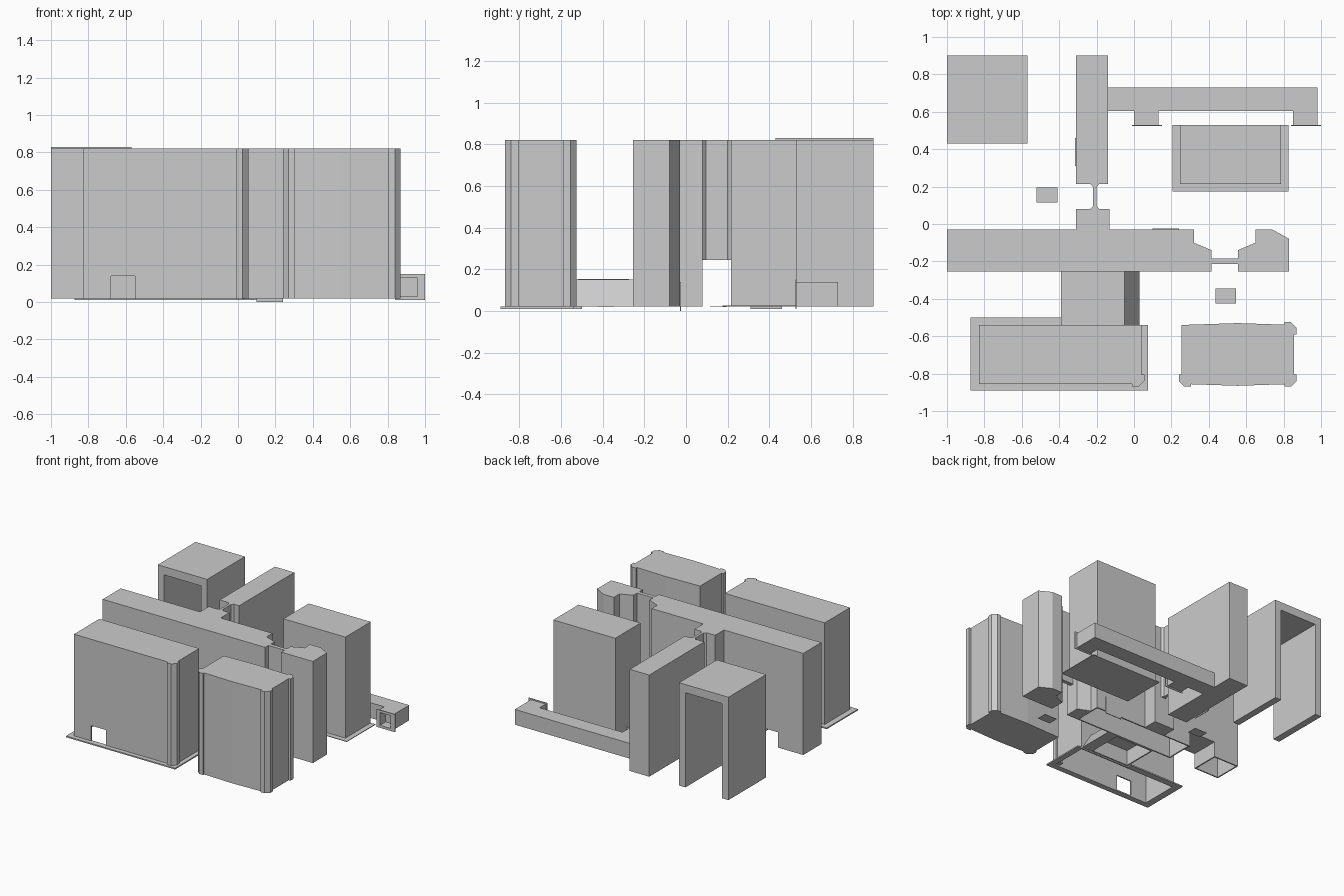
import bpy
import bmesh

default_cube = bpy.data.objects.get("Cube")
if default_cube:
    bpy.data.objects.remove(default_cube, do_unlink=True)

shade = (.6, .6, .6, 1)
grey = bpy.data.materials.new("plain_grey")
grey.use_nodes = True
grey.diffuse_color = shade
grey.node_tree.nodes["Principled BSDF"].inputs["Base Color"].default_value = shade

# Shared levels: ground, block underside, porch roof, link underside, block roof
GROUND, FLOOR, LOW_ROOF, LINK_BASE, ROOF = .01, .02, .14, .245, .82
WALL = .01
BELOW = -1


def prism(name, outline, base=FLOOR, top=ROOF):
    """Extrude a flat outline upwards."""
    bm = bmesh.new()
    bottom = bm.faces.new([bm.verts.new((x, y, base)) for x, y in outline])
    grown = bmesh.ops.extrude_face_region(bm, geom=[bottom])["geom"]
    for item in grown:
        if isinstance(item, bmesh.types.BMVert):
            item.co.z = top
    bmesh.ops.recalc_face_normals(bm, faces=bm.faces)
    mesh = bpy.data.meshes.new(name)
    bm.to_mesh(mesh)
    bm.free()
    mesh.materials.append(grey)
    obj = bpy.data.objects.new(name, mesh)
    bpy.context.scene.collection.objects.link(obj)
    return obj


def box(name, west, east, south, north, base=FLOOR, top=ROOF):
    """Box given by its four sides, base and top."""
    corners = [(west, south), (east, south), (east, north), (west, north)]
    return prism(name, corners, base, top)


def cut(obj, *bounds):
    """Subtract a box, apply the cut and drop the cutter."""
    cutter = box("cutter", *bounds)
    cutter.hide_render = True
    modifier = obj.modifiers.new("cut", 'BOOLEAN')
    modifier.operation = 'DIFFERENCE'
    modifier.solver = 'EXACT'
    modifier.object = cutter
    bpy.context.view_layer.objects.active = obj
    bpy.ops.object.modifier_apply(modifier=modifier.name)
    bpy.data.objects.remove(cutter, do_unlink=True)


def shell(name, west, east, south, north, top=ROOF):
    """Thin-walled block that is open underneath."""
    obj = box(name, west, east, south, north, FLOOR, top)
    cut(obj, west + WALL, east - WALL, south + WALL, north - WALL, BELOW, top - WALL)
    return obj


def corner_column(name, x, y, side_x, side_y):
    """Chamfered column, its bevels turned outwards from the block."""
    size, bevel = .05, .015
    outline = [(size, -bevel), (bevel, -bevel), (-bevel, bevel), (-bevel, size), (size, size)]
    prism(name, [(x - side_x * across, y - side_y * along) for across, along in outline])


# Portal tower, open from front to back
tower_west, tower_east, tower_front, tower_back = -1, -.57, .43, .9
leg = .055
tower = box("portal_tower", tower_west, tower_east, tower_front, tower_back, FLOOR, ROOF + WALL)
cut(tower, tower_west + leg, tower_east - leg, 0, 1, BELOW, ROOF - leg)

# Long wing, with a passage between its hollow end and hollow middle
wing_front, wing_back = -.255, -.03
passage_west, passage_east, wing_east = -.78, -.55, .32
shell("wing_end", tower_west, passage_west, wing_front, wing_back)
box("passage_bridge", passage_west, passage_east, wing_front, wing_back, LOW_ROOF)
shell("wing_middle", passage_east, wing_east, wing_front, wing_back)
box("wing_door", .1, .24, wing_back, wing_back + WALL / 2, 0, LOW_ROOF)

# Hub and back wing, joined by a narrow raised link with flared ends
hub_west, hub_east, hub_back, back_wing_front = -.31, -.13, .08, .215
box("hub", hub_west, hub_east, wing_back, hub_back)
box("back_wing", hub_west, hub_east - WALL, back_wing_front, tower_back)
link_west, link_east, flare = -.22, -.2, .015
box("back_link", link_west, link_east, hub_back, back_wing_front, LINK_BASE)
for name, start, step in (("hub_flare", hub_back, flare),
                          ("back_wing_flare", back_wing_front, -flare)):
    prism(name, [(link_west - flare, start), (link_east + flare, start),
                 (link_east, start + step), (link_west, start + step)], LINK_BASE)
box("back_wing_door", hub_west - WALL / 2, hub_west, .31, .46, GROUND, LOW_ROOF)

# Tapered wing tip, thin link and end pavilion
tip, pavilion_west, pavilion_east, shoulder = .415, .555, .83, -.1
link_front, link_back = -.215, -.185
prism("wing_tip", [(wing_east, wing_front), (tip, wing_front),
                   (tip, shoulder - .04), (wing_east, shoulder)])
box("side_link", tip, pavilion_west, link_front, link_back, LINK_BASE)
prism("end_pavilion", [
    (pavilion_west, wing_front), (pavilion_east, wing_front),
    (pavilion_east, shoulder + .02), (.74, wing_back), (.65, wing_back),
    (.65, shoulder), (pavilion_west, shoulder - .04)])

# Front left block on a rim plate, hollow, with a doorway and one column
left_west, left_east, block_front, block_back = -.83, .04, -.855, -.54
left_block = shell("front_left_block", left_west, left_east, block_front, block_back)
cut(left_block, -.68, -.55, BELOW, block_front + leg, BELOW, LOW_ROOF)
corner_column("front_left_column", left_east, block_front, 1, -1)
rim_west, rim_east, entry_west = -.875, .075, -.39
rim = prism("front_left_rim", [
    (rim_west, -.89), (rim_east, -.89), (rim_east, block_back),
    (entry_west, block_back), (entry_west, -.5), (rim_west, -.5)], GROUND, FLOOR)
cut(rim, left_west + WALL, left_east - WALL,
    block_front + WALL, block_back - WALL, BELOW, ROOF)

# Low entrance between front block and long wing, sloping down on one side
ridge = -.05
shell("low_entrance", entry_west, ridge, block_back, wing_front, LOW_ROOF + WALL)
slope = box("entrance_slope", ridge, .03, block_back, wing_front, FLOOR, LOW_ROOF + WALL)
for vertex in slope.data.vertices:
    if vertex.co.z > LOW_ROOF:
        vertex.co.x = ridge
box("entrance_skylight", -.215, -.09, block_back + FLOOR, wing_front - FLOOR,
    LOW_ROOF + WALL, LOW_ROOF + WALL + .003)

# Front right block with slightly bowed long sides and a column on each corner
right_west, right_east, bow = .255, .855, .01
middle = (right_west + right_east) / 2
prism("front_right_block", [
    (right_west, block_front), (middle, block_front - bow), (right_east, block_front),
    (right_east, block_back), (middle, block_back + bow), (right_west, block_back)])
for column, x, y, side_x, side_y in (
        ("left_front", right_east, block_front, 1, -1),
        ("right_front", right_west, block_front, -1, -1),
        ("left_back", right_east, block_back, 1, 1)):
    corner_column(column + "_column", x, y, side_x, side_y)

# Back right block on a plate
plate_west, plate_east, plate_front, yard = .205, .825, .175, .53
margin = .04
box("back_right_block", plate_west + margin, plate_east - margin, plate_front + margin, yard)
box("back_right_plate", plate_west, plate_east, plate_front, yard, FLOOR, FLOOR + WALL / 2)

# Low corridor with two open porches and their frames
corridor_front, corridor_east = .605, .98
box("low_corridor", hub_east - WALL, corridor_east, corridor_front, .73, FLOOR, LOW_ROOF)
for name, east in (("middle_porch", .13), ("end_porch", corridor_east)):
    west = east - .13
    hole = (west + FLOOR, east - FLOOR, 0, corridor_front - WALL,
            FLOOR + WALL, LOW_ROOF - WALL)
    porch = box(name, west, east, yard, corridor_front, FLOOR, LOW_ROOF)
    frame = box(name + "_frame", west - WALL, east + FLOOR, yard - WALL / 2, yard,
                GROUND, LOW_ROOF + WALL)
    for part in (porch, frame):
        cut(part, *hole)

# Ground mats
for name, x, y in (("back_mat", -.465, .155), ("front_mat", .49, -.385)):
    box(name, x - leg, x + leg, y - margin, y + margin, FLOOR - .002, FLOOR)
